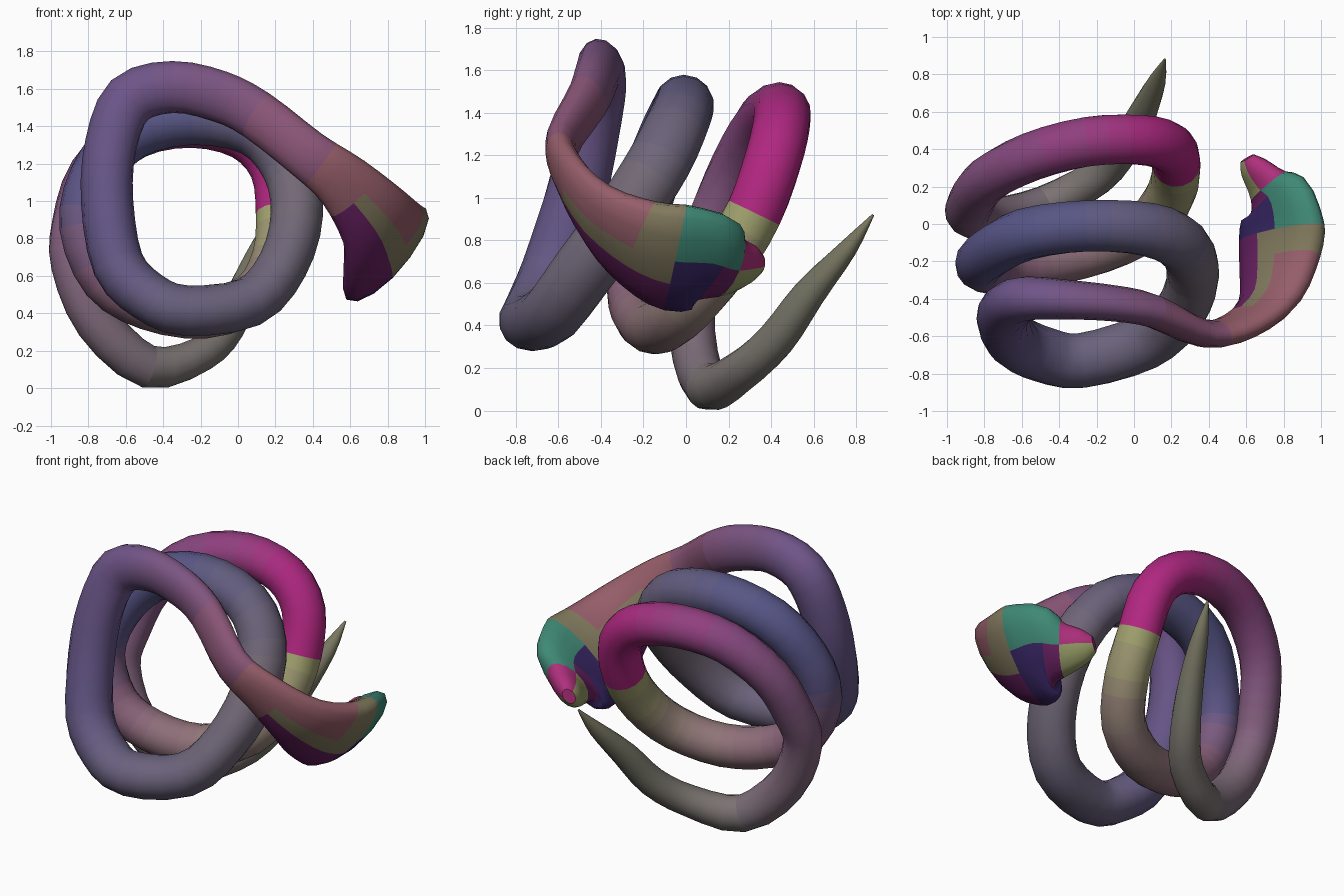
import bpy, bmesh, math
from mathutils import Vector

if "Cube" in bpy.data.objects:
    bpy.data.objects.remove(bpy.data.objects["Cube"])

# Path stations: x, y, z, half width (radial), half thickness
HEAD = [(.605, .352, .69, .05, .035), (.64, .30, .685, .105, .065), (.72, .2, .68, .17, .09),
        (.775, .1, .71, .28, .105), (.79, -.05, .72, .325, .115), (.78, -.22, .785, .285, .11),
        (.725, -.41, .915, .215, .09), (.565, -.545, 1.10, .16, .075), (.37, -.585, 1.25, .135, .075)]
FRONT_LOOP = [(.1, -.465, 1.46, .135, .09), (-.1, -.425, 1.56, .14, .095), (-.35, -.405, 1.61, .14, .105),
              (-.58, -.40, 1.54, .145, .12), (-.68, -.45, 1.3, .14, .135), (-.70, -.52, 1.0, .14, .145),
              (-.64, -.625, .66, .14, .15), (-.48, -.70, .49, .135, .15), (-.28, -.73, .415, .135, .15),
              (.06, -.63, .46, .135, .15), (.24, -.48, .66, .135, .15)]
MIDDLE_LOOP = [(.315, -.28, .93, .14, .15), (.265, -.12, 1.18, .14, .15), (.08, -.03, 1.375, .135, .145),
               (-.25, -.01, 1.44, .14, .14), (-.58, -.055, 1.355, .14, .14), (-.77, -.155, 1.12, .135, .135),
               (-.825, -.22, .86, .13, .135), (-.71, -.24, .58, .13, .135), (-.48, -.205, .44, .13, .135),
               (-.18, -.13, .395, .13, .135), (.08, -.0, .49, .13, .135), (.2, .17, .69, .13, .135)]
BACK_LOOP = [(.225, .32, .93, .13, .135), (.19, .41, 1.18, .13, .135), (.03, .45, 1.35, .13, .135),
             (-.25, .44, 1.415, .13, .135), (-.55, .36, 1.355, .13, .13), (-.78, .24, 1.15, .125, .125),
             (-.87, .12, .88, .125, .12), (-.88, .045, .66, .12, .115), (-.75, .03, .35, .12, .11)]
TAIL = [(-.48, .10, .115, .115, .105), (-.2, .25, .18, .095, .10), (-.05, .42, .33, .09, .09),
        (.04, .58, .55, .08, .075), (.12, .76, .76, .05, .045), (.165, .88, .92, .006, .006)]
SECTIONS = [("head", HEAD), ("front_coil", FRONT_LOOP), ("middle_coil", MIDDLE_LOOP),
            ("back_coil", BACK_LOOP), ("tail", TAIL)]
SIDES, STEPS, BANDS = 14, 3, 24


def catmull(a, b, c, d, t):
    return [.5 * (2*q + (r - p)*t + (2*p - 5*q + 4*r - s)*t*t + (3*q - p - 3*r + s)*t**3)
            for p, q, r, s in zip(a, b, c, d)]


def spline(pts):
    out, n = [], len(pts)
    for i in range(n - 1):
        q = [pts[max(0, min(n - 1, i + k))] for k in (-1, 0, 1, 2)]
        out += [catmull(*q, s / STEPS) for s in range(STEPS)]
    return out + [list(pts[-1])]


path = spline([p for _, pts in SECTIONS for p in pts])

# Elliptical ring at every station, wide axis pointing out of the coil
rings = []
for i, p in enumerate(path):
    pos = Vector(p[:3])
    tan = (Vector(path[min(i + 1, len(path) - 1)][:3]) - Vector(path[max(i - 1, 0)][:3])).normalized()
    radial = Vector((pos.x + .27, 0, pos.z - .95)).normalized()
    f = i / STEPS
    w = Vector((.65, 0, .76)).lerp(radial, min(1, max(0, (f - 7.5) / 2)))
    w.y = -.22 * max(0, 1 - abs(f - 9.5) / 3.5)  # neck leans towards the front
    w = (w - tan * w.dot(tan)).normalized()
    v = tan.cross(w)
    rings.append([pos + w * p[3] * math.cos(a) + v * p[4] * math.sin(a)
                  for a in (2 * math.pi * k / SIDES for k in range(SIDES))])


def material(name, rgb):
    m = bpy.data.materials.new(name)
    m.diffuse_color = (*rgb, 1)
    m.use_nodes = True
    m.node_tree.nodes["Principled BSDF"].inputs["Base Color"].default_value = m.diffuse_color
    return m


# Skin colours: a gradient along each section
SKIN = {"front_coil": [(.22, .09, .21), (.15, .09, .25), (.12, .09, .23), (.14, .12, .20), (.17, .14, .18)],
        "middle_coil": [(.17, .14, .18), (.13, .11, .20), (.09, .09, .24), (.10, .09, .24),
                        (.24, .11, .19), (.27, .16, .19), (.28, .20, .18), (.36, .36, .16)],
        "back_coil": [(.45, .02, .22), (.40, .02, .21), (.24, .06, .21), (.22, .09, .21),
                      (.22, .13, .20), (.19, .15, .18)],
        "tail": [(.20, .17, .17), (.17, .17, .13), (.20, .19, .11)]}
HEAD_SKIN = [material("head_" + n, c) for n, c in (
    ("magenta", (.42, .03, .2)), ("teal", (.05, .25, .18)), ("rose", (.30, .11, .14)),
    ("plum", (.14, .015, .12)), ("lime", (.30, .33, .13)), ("olive", (.22, .19, .11)),
    ("violet", (.25, .09, .18)), ("indigo", (.04, .02, .13)))]


def gradient(name):
    cols, mats = SKIN[name], []
    for j in range(BANDS):
        s = j / (BANDS - 1) * (len(cols) - 1)
        b = min(int(s), len(cols) - 2)
        mats.append(material(f"{name}_{j}", Vector(cols[b]).lerp(Vector(cols[b + 1]), s - b)))
    return mats


def head_colour(row, k):
    out = math.cos(2 * math.pi * (k + .5) / SIDES)
    f = row / STEPS
    if f < 2:
        return 4 if out < .3 else 0
    if f < 4:
        return 1 if out > .2 else (7 if f > 2.6 else 3)
    if f < 6.4:
        return 3 if out < -.2 else (5 if f < 5 or out < .2 else 2)
    return 2 if f < 7.5 else 6


def build(name, first, last):
    head = name == "head"
    mats = HEAD_SKIN if head else gradient(name)
    mesh = bpy.data.meshes.new(name)
    for m in mats:
        mesh.materials.append(m)
    bm = bmesh.new()
    grid = [[bm.verts.new(c) for c in rings[r]] for r in range(first, last + 1)]
    for r in range(last - first):
        for k in range(SIDES):
            n = (k + 1) % SIDES
            f = bm.faces.new((grid[r][k], grid[r][n], grid[r + 1][n], grid[r + 1][k]))
            f.material_index = head_colour(r, k) if head else int(r / (last - first) * BANDS)
            f.smooth = True
    if head:  # snout tip
        bm.faces.new(grid[0][::-1])
    if name == "tail":
        bm.faces.new(grid[-1]).material_index = BANDS - 1
    bm.to_mesh(mesh)
    bm.free()
    bpy.context.collection.objects.link(bpy.data.objects.new(name, mesh))


# Consecutive parts share a ring, so the body reads as one continuous tube
start = 0
for name, pts in SECTIONS:
    end = min(start + len(pts) * STEPS, len(path) - 1)
    build(name, start, end)
    start = end
